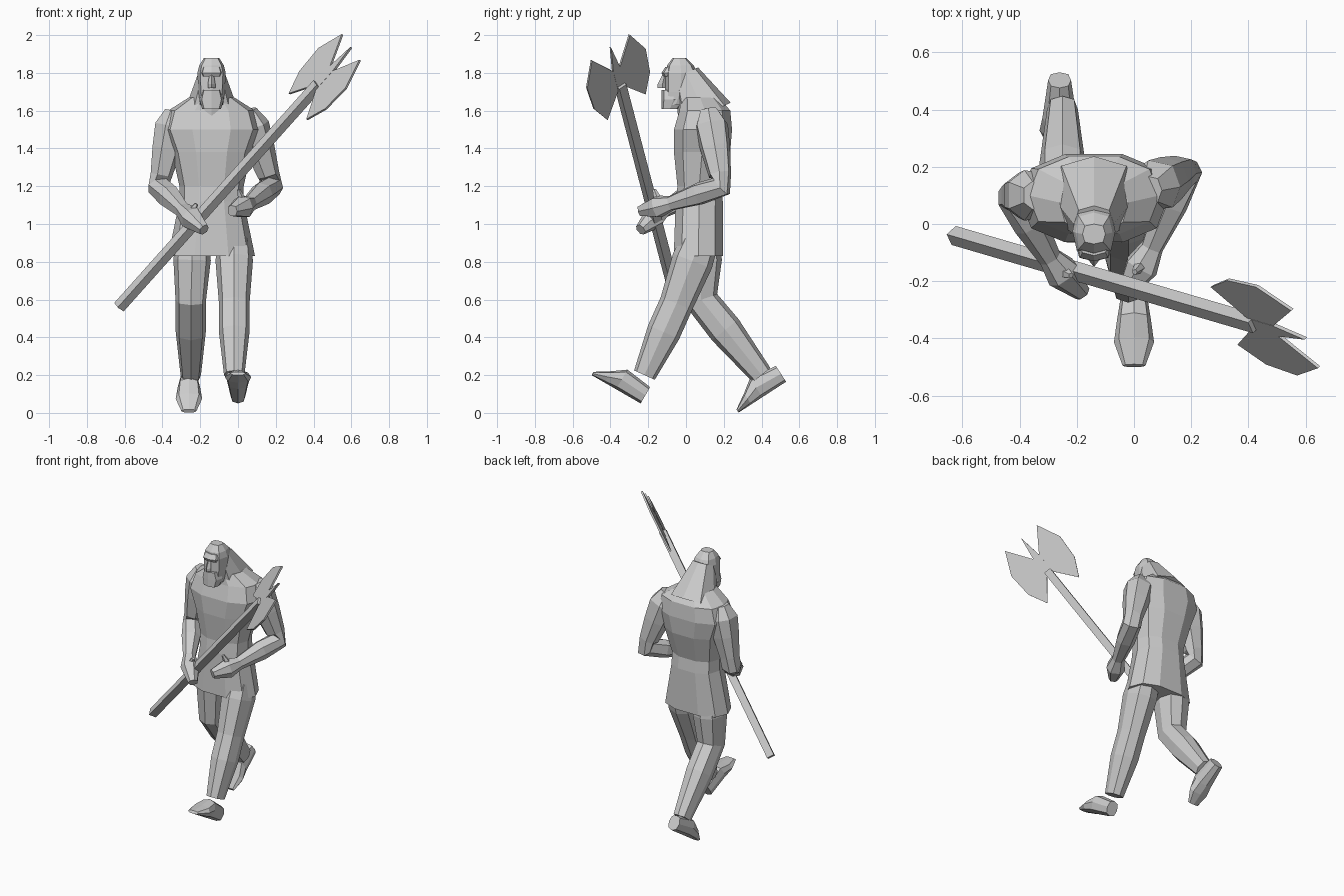
import bpy, bmesh, math
from mathutils import Vector

cube = bpy.data.objects.get("Cube")
if cube:
    bpy.data.objects.remove(cube, do_unlink=True)

grey = bpy.data.materials.new("clay_grey")
grey.use_nodes = True
grey.diffuse_color = (.6, .6, .6, 1)
grey.node_tree.nodes["Principled BSDF"].inputs["Base Color"].default_value = grey.diffuse_color

SIDEWAYS = Vector((1, 0, 0))
BODY_X = -.14


def finish(name, bm):
    bmesh.ops.recalc_face_normals(bm, faces=bm.faces)
    mesh = bpy.data.meshes.new(name)
    bm.to_mesh(mesh)
    bm.free()
    mesh.materials.append(grey)
    obj = bpy.data.objects.new(name, mesh)
    bpy.context.collection.objects.link(obj)


def bridge(bm, lower, upper):
    for i in range(len(lower)):
        bm.faces.new((lower[i - 1], lower[i], upper[i], upper[i - 1]))


def loft(name, rings, sides=8, power=.8):
    """Skin a row of rings; each ring is a centre and two half axes."""
    bm = bmesh.new()
    loops = []
    for centre, u, v in rings:
        loop = []
        for i in range(sides):
            angle = math.tau * i / sides
            c, s = math.cos(angle), math.sin(angle)
            across = u * math.copysign(abs(c) ** power, c)
            along = v * math.copysign(abs(s) ** power, s)
            loop.append(bm.verts.new(centre + across + along))
        loops.append(loop)
    for lower, upper in zip(loops, loops[1:]):
        bridge(bm, lower, upper)
    bm.faces.new(loops[0])
    bm.faces.new(loops[-1])
    finish(name, bm)


def stack(name, rows, sides=8, power=.8):
    """Level sections, each given as height, half width, front and back."""
    rings = []
    for height, half, front, back in rows:
        centre = Vector((BODY_X, (front + back) / 2, height))
        rings.append((centre, SIDEWAYS * half, Vector((0, (front - back) / 2, 0))))
    loft(name, rings, sides, power)


def limb(name, joints, profile, width=1, sides=8):
    """Tube along joints; the profile gives joint position and radius."""
    joints = [Vector(joint) for joint in joints]
    points = []
    for position, radius in profile:
        bone = min(int(position), len(joints) - 2)
        points.append(joints[bone].lerp(joints[bone + 1], position - bone))
    rings = []
    for i, (position, radius) in enumerate(profile):
        before = points[max(i - 1, 0)]
        after = points[min(i + 1, len(points) - 1)]
        direction = (after - before).normalized()
        depth = direction.cross(SIDEWAYS).normalized()
        side = depth.cross(direction)
        rings.append((points[i], side * radius * width, depth * radius))
    loft(name, rings, sides)


def foot(name, heel, pitch):
    """Wedge foot on a sole that rises towards the toe by the pitch."""
    angle = math.radians(pitch)
    forward = Vector((0, -math.cos(angle), math.sin(angle)))
    up = forward.cross(SIDEWAYS)
    up *= math.copysign(1, up.z)
    rings = []
    for reach, height, half in ((0, .1, .04), (.15, .12, .06), (.22, .07, .07), (.3, .02, .04)):
        centre = Vector(heel) + forward * reach + up * height / 2
        rings.append((centre, SIDEWAYS * half, up * height / 2))
    loft(name, rings)


def plate(name, outline, origin, along, across, thickness):
    """Flat plate from an outline."""
    offset = along.cross(across) * thickness / 2
    bm = bmesh.new()
    loops = []
    for shift in (-offset, offset):
        loops.append([bm.verts.new(origin + along * a + across * b + shift) for a, b in outline])
        bm.faces.new(loops[-1])
    bridge(bm, *loops)
    finish(name, bm)


# Tunic with flared skirt, narrow waist and broad chest; thick sloping neck
stack("torso", ((.83, .23, -.07, .2), (1.12, .17, -.06, .2), (1.2, .17, -.05, .19),
                (1.38, .21, -.07, .24), (1.5, .26, -.07, .25),
                (1.6, .23, -.04, .24), (1.67, .12, -.03, .18)), sides=10)
limb("neck", ((BODY_X, .1, 1.58), (BODY_X, 0, 1.8)), ((0, .15), (1, .07)))

# Head and face
stack("head", ((1.63, .06, -.11, 0), (1.7, .07, -.11, .05), (1.8, .075, -.11, .06),
               (1.84, .065, -.1, .04), (1.88, .04, -.07, 0)), power=.65)
stack("brow", ((1.78, .05, -.12, 0), (1.8, .06, -.13, 0), (1.83, .05, -.11, 0)), power=.6)
stack("nose", ((1.72, .02, -.15, -.1), (1.74, .02, -.15, -.1), (1.8, .01, -.12, -.1)), sides=4)
stack("beard", ((1.61, .05, -.13, -.04), (1.66, .065, -.13, 0), (1.71, .05, -.13, 0)), power=.65)

# Striding legs share one muscle profile
leg_profile = ((0, .1), (.3, .11), (1, .09), (1.4, .09), (2, .06))
legs = {
    "left": ((-.02, .07, .9), (-.02, -.05, .58), (-.02, -.22, .2)),
    "right": ((-.24, .08, .9), (-.25, .08, .6), (-.25, .4, .2)),
}
for side, joints in legs.items():
    limb(side + "_leg", joints, leg_profile, width=.9)
foot("left_foot", (0, -.24, .05), pitch=30)
foot("right_foot", (-.26, .53, .165), pitch=-33)

# Bent arms run from shoulder through elbow and wrist to the closed hand
arm_profile = ((0, .05), (.2, .09), (.5, .08), (.85, .06), (1, .06),
               (1.4, .06), (1.9, .04), (2.3, .06), (3, .03))
arms = {
    "left": ((.05, .12, 1.6), (.18, .19, 1.2), (.05, -.11, 1.1), (-.03, -.24, 1.07)),
    "right": ((-.34, .1, 1.6), (-.42, .1, 1.2), (-.28, -.14, 1.06), (-.18, -.24, .97)),
}
for side, joints in arms.items():
    limb(side + "_arm", joints, arm_profile, sides=7)
    wrist, fingers = Vector(joints[-2]), Vector(joints[-1])
    thumb_root = wrist.lerp(fingers, .2)
    thumb_tip = wrist.lerp(fingers, .6) + Vector((0, .02, .1))
    limb(side + "_thumb", (thumb_root, thumb_tip), ((0, .03), (1, .01)), sides=5)

# Axe with square shaft, two mirrored blades and a top spike
butt, tip = Vector((-.63, -.04, .56)), Vector((.6, -.4, 1.935))
along = (tip - butt).normalized()
flat = along.cross(Vector((-.4, .8, .5))).normalized()
across = flat.cross(along)
half = .024
loft("axe_shaft", [(end, (across + flat) * half, (across - flat) * half)
                   for end in (butt, tip - along * .27)], sides=4)
blade = ((-.16, .02), (0, .13), (-.15, .2), (-.31, .19), (-.43, .13), (-.29, .02))
for name, side in (("back", 1), ("front", -1)):
    outline = [(a, b * side) for a, b in blade]
    plate("axe_blade_" + name, outline, tip, along, across, thickness=.012)
spike = ((-.29, -half), (-.16, -half), (0, 0), (-.16, half), (-.29, half))
plate("axe_spike", spike, tip, along, across, thickness=.014)
